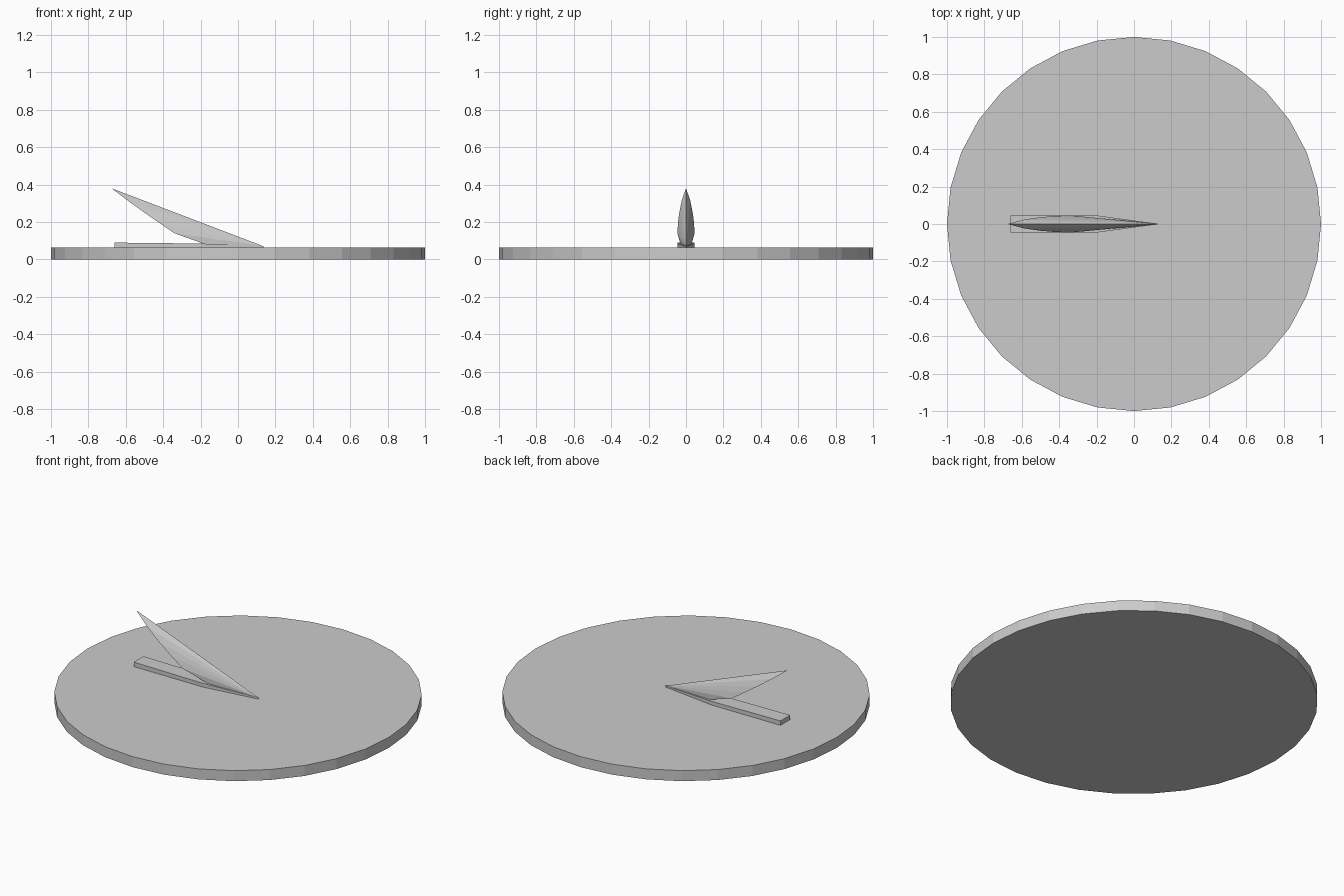
import bpy, bmesh

if "Cube" in bpy.data.objects:
    bpy.data.objects.remove(bpy.data.objects["Cube"])


def build(name, verts, faces):
    me = bpy.data.meshes.new(name)
    me.from_pydata(verts, [], faces)
    bm = bmesh.new()
    bm.from_mesh(me)
    bmesh.ops.recalc_face_normals(bm, faces=bm.faces)
    bm.to_mesh(me)
    bm.free()
    ob = bpy.data.objects.new(name, me)
    bpy.context.collection.objects.link(ob)
    return ob


# Round dial plate
bpy.ops.mesh.primitive_cylinder_add(vertices=32, radius=1, depth=0.063, location=(0, 0, 0.0315))
bpy.context.object.name = "dial_plate"

# Foot bar: straight at the back, tapering to the front tip
plan = [(-0.66, 0.046, 0.09), (-0.2, 0.046, 0.085), (0.135, 0, 0.071),
        (-0.2, -0.046, 0.085), (-0.66, -0.046, 0.09)]
n = len(plan)
verts = [(x, y, 0.061) for x, y, z in plan] + list(plan)
faces = [(i, (i + 1) % n, (i + 1) % n + n, i + n) for i in range(n)]
faces += [(0, 1, 3, 4), (1, 2, 3), (5, 6, 8, 9), (6, 7, 8)]
build("foot_bar", verts, faces)

# Pointer blade: straight ridge from apex to tip, curved lower edge
edge = [(-0.59, 0.023, 0.315), (-0.5, 0.036, 0.25), (-0.42, 0.043, 0.195),
        (-0.34, 0.046, 0.14), (-0.18, 0.03, 0.083)]
m = len(edge)
verts = [(-0.675, 0, 0.38), (0.135, 0, 0.071)]
verts += edge + [(x, -y, z) for x, y, z in edge]
faces = [(0, 2, 2 + m)]
for s in (2, 2 + m):
    faces.append((0, s, 1))
    faces += [(s + i, s + i + 1, 1) for i in range(m - 1)]
faces += [(2 + i, 3 + i, 3 + m + i, 2 + m + i) for i in range(m - 1)]
faces.append((1 + m, 1 + 2 * m, 1))
build("pointer_blade", verts, faces)
